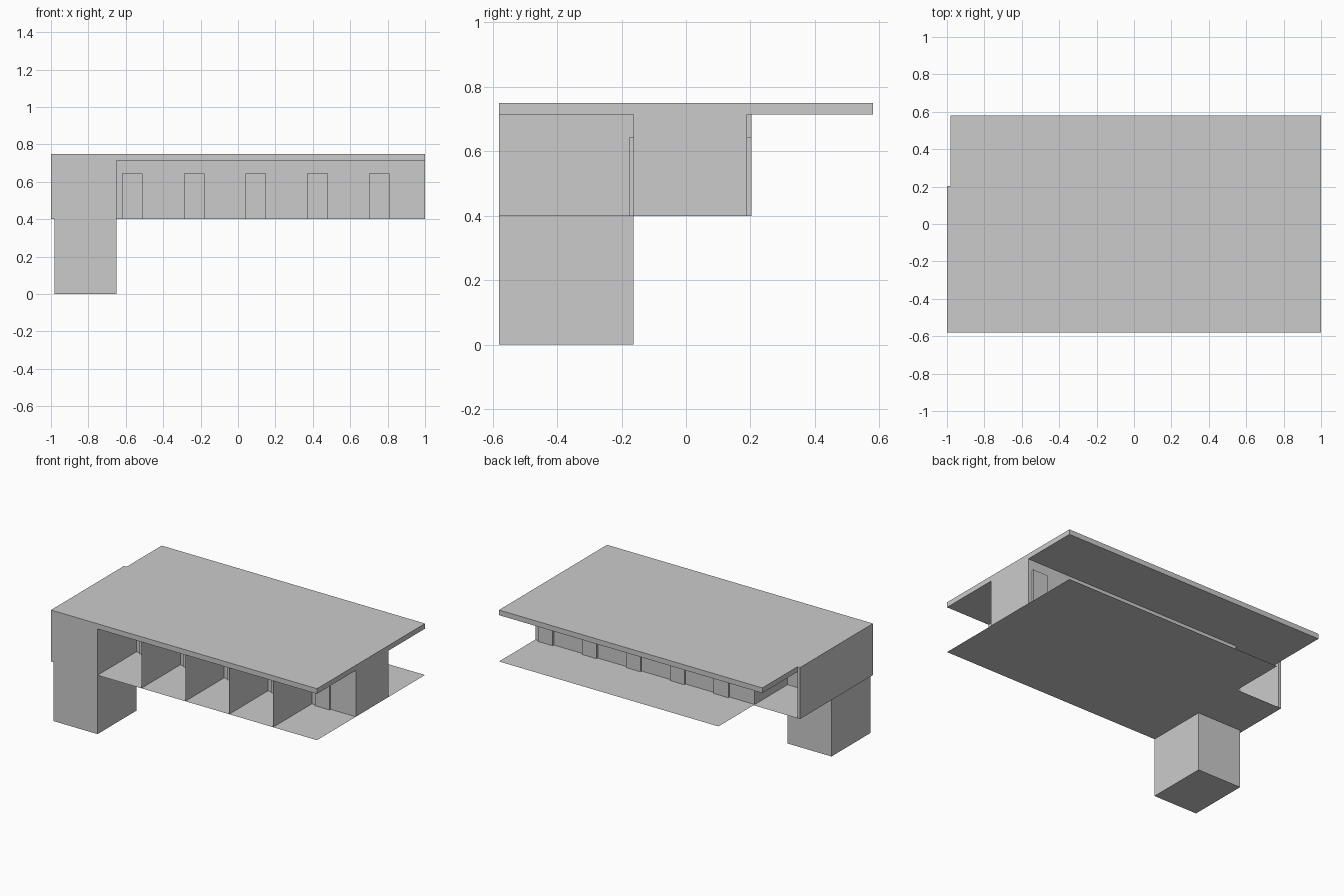
import bpy, bmesh

if "Cube" in bpy.data.objects:
    bpy.data.objects.remove(bpy.data.objects["Cube"])


def make_object(name, bm):
    mesh = bpy.data.meshes.new(name)
    bm.to_mesh(mesh)
    bm.free()
    obj = bpy.data.objects.new(name, mesh)
    bpy.context.collection.objects.link(obj)
    return obj


def box(name, x, y, z):
    """Axis-aligned box from (min, max) ranges."""
    bm = bmesh.new()
    bmesh.ops.create_cube(bm, size=1)
    for v in bm.verts:
        v.co = [r[0] if c < 0 else r[1] for c, r in zip(v.co, (x, y, z))]
    return make_object(name, bm)


def sheet(name, points):
    """Single flat face."""
    bm = bmesh.new()
    bm.faces.new([bm.verts.new(p) for p in points])
    return make_object(name, bm)


FLOOR, CEIL, TOP = 0.4, 0.715, 0.75
FRONT, BACK = -0.58, 0.58
ROOM_F, ROOM_B = -0.163, 0.19      # front and back walls of the rooms
LEFT, RIGHT = -0.65, 1.0           # room row
OUTER = 0.203
BAY = (RIGHT - LEFT) / 5

# Roof slab and thick end wall
box("roof", (-0.98, RIGHT), (FRONT, BACK), (CEIL, TOP))
box("end_wall", (-1.0, -0.98), (FRONT, OUTER), (FLOOR, TOP))

# Tower standing on the ground, running up to the roof
box("tower_base", (-0.98, LEFT), (FRONT, ROOM_F), (0, FLOOR))
box("tower_upper", (-0.98, LEFT), (FRONT, ROOM_F), (FLOOR, CEIL))

# Thin floor with a notch at the back left
sheet("floor", [(x, y, FLOOR) for x, y in (
    (-1, FRONT), (RIGHT, FRONT), (RIGHT, BACK),
    (LEFT, BACK), (LEFT, OUTER), (-1, OUTER))])

# Row of rooms
box("room_row", (LEFT, RIGHT), (ROOM_F, ROOM_B), (FLOOR, CEIL))

for i in range(5):
    x = LEFT + i * BAY
    # Balcony dividers between the bays
    if i:
        sheet(f"balcony_divider_{i}", [(x, FRONT, FLOOR), (x, ROOM_F, FLOOR),
                                       (x, ROOM_F, CEIL), (x, FRONT, CEIL)])
    # Doors: front ones near the left of the bay, back ones near the right
    box(f"front_door_{i + 1}", (x + 0.03, x + 0.14), (-0.175, ROOM_F), (FLOOR, 0.645))
    box(f"back_door_{i + 1}", (x + 0.19, x + 0.30), (ROOM_B, OUTER), (FLOOR, 0.645))
